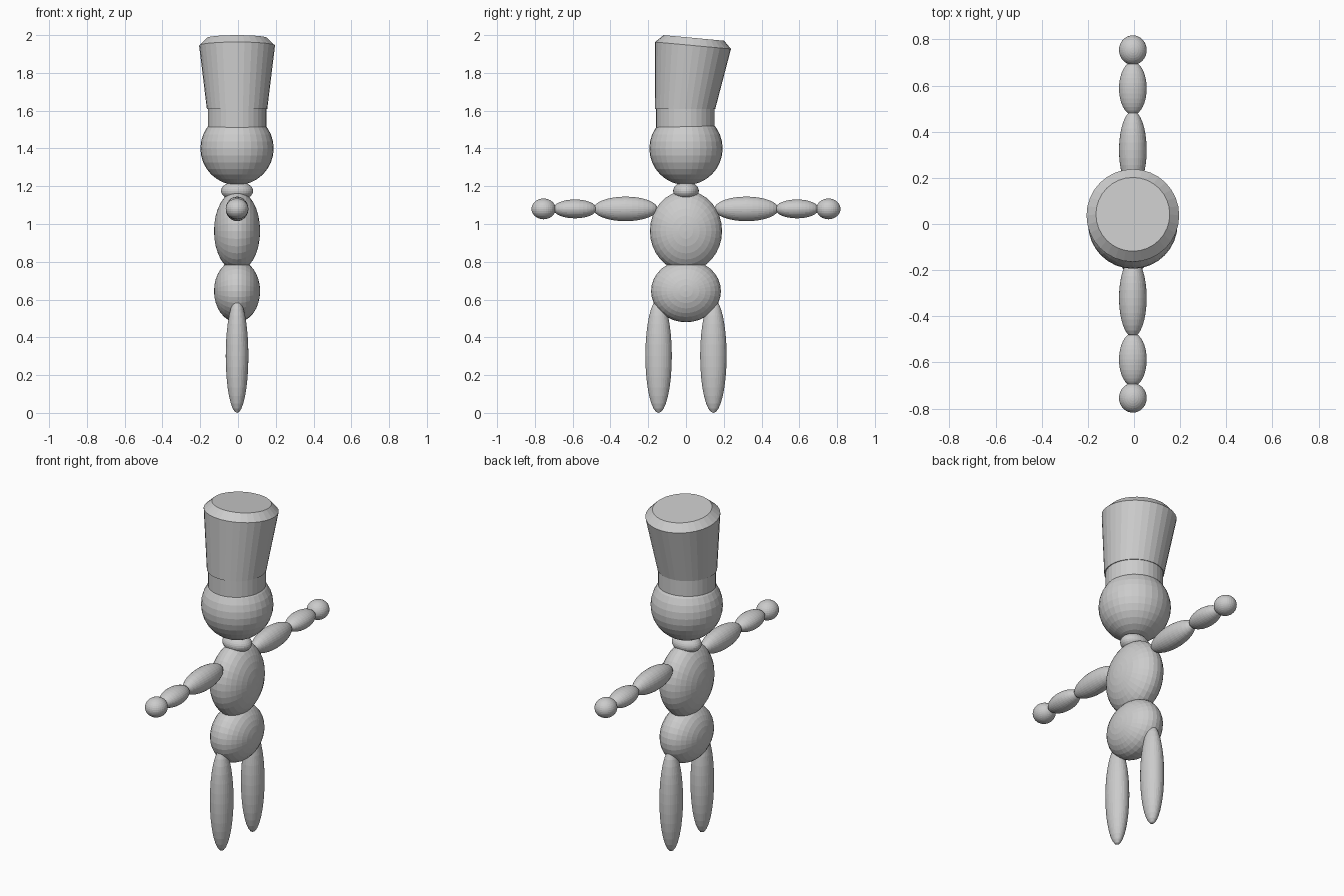
import bpy
import bmesh
from math import cos, sin, pi, radians
from mathutils import Matrix

cube = bpy.data.objects.get("Cube")
if cube:
    bpy.data.objects.remove(cube, do_unlink=True)

SEGMENTS = 32
MID_X = -0.005
POLE = {
    "x": Matrix.Rotation(radians(90), 4, "Y"),
    "y": Matrix.Rotation(radians(90), 4, "X"),
    "z": Matrix.Identity(4),
}


def add_object(name, bm):
    mesh = bpy.data.meshes.new(name)
    bmesh.ops.recalc_face_normals(bm, faces=bm.faces)
    bm.to_mesh(mesh)
    bm.free()
    obj = bpy.data.objects.new(name, mesh)
    bpy.context.collection.objects.link(obj)
    return obj


def ellipsoid(name, y, z, radii, pole="z"):
    """Faceted ball with its poles on the chosen axis."""
    bm = bmesh.new()
    bmesh.ops.create_uvsphere(bm, u_segments=SEGMENTS, v_segments=16,
                              radius=1, matrix=POLE[pole])
    bmesh.ops.scale(bm, vec=radii, verts=bm.verts)
    obj = add_object(name, bm)
    obj.location = (MID_X, y, z)
    return obj


def loft(name, rings):
    """Closed solid through rings of (centre y, centre z, radius, slope)."""
    bm = bmesh.new()
    loops = []
    for y, z, r, slope in rings:
        angles = [2 * pi * i / SEGMENTS for i in range(SEGMENTS)]
        loops.append([bm.verts.new((r * cos(a), y + r * sin(a), z + slope * r * sin(a)))
                      for a in angles])
    for low, high in zip(loops, loops[1:]):
        for i in range(SEGMENTS):
            j = (i + 1) % SEGMENTS
            bm.faces.new((low[i], low[j], high[j], high[i]))
    bm.faces.new(loops[0])
    bm.faces.new(loops[-1])
    obj = add_object(name, bm)
    obj.location.x = MID_X
    return obj


# Body
ellipsoid("head", 0, 1.40, (0.194, 0.194, 0.194))
ellipsoid("neck", 0, 1.175, (0.085, 0.068, 0.05))
ellipsoid("torso", 0, 0.963, (0.122, 0.191, 0.213), "x")
ellipsoid("pelvis", 0, 0.645, (0.122, 0.185, 0.165), "x")

# Limbs
for side, s in (("front", -1), ("back", 1)):
    ellipsoid(side + "_upper_arm", s * 0.32, 1.08, (0.06, 0.17, 0.065), "y")
    ellipsoid(side + "_forearm", s * 0.588, 1.08, (0.06, 0.115, 0.05), "y")
    ellipsoid(side + "_hand", s * 0.754, 1.08, (0.06, 0.064, 0.055))
    ellipsoid(side + "_leg", s * 0.145, 0.302, (0.06, 0.07, 0.302))

# Tall hat: straight band, then a flared crown with a leaning, bevelled top
loft("hat_band", [(-0.003, 1.45, 0.155, 0), (-0.003, 1.62, 0.155, 0)])
loft("hat_crown", [
    (-0.005, 1.61, 0.16, 0),
    (0.037, 1.945, 0.201, -0.092),
    (0.042, 1.985, 0.16, -0.092),
])
